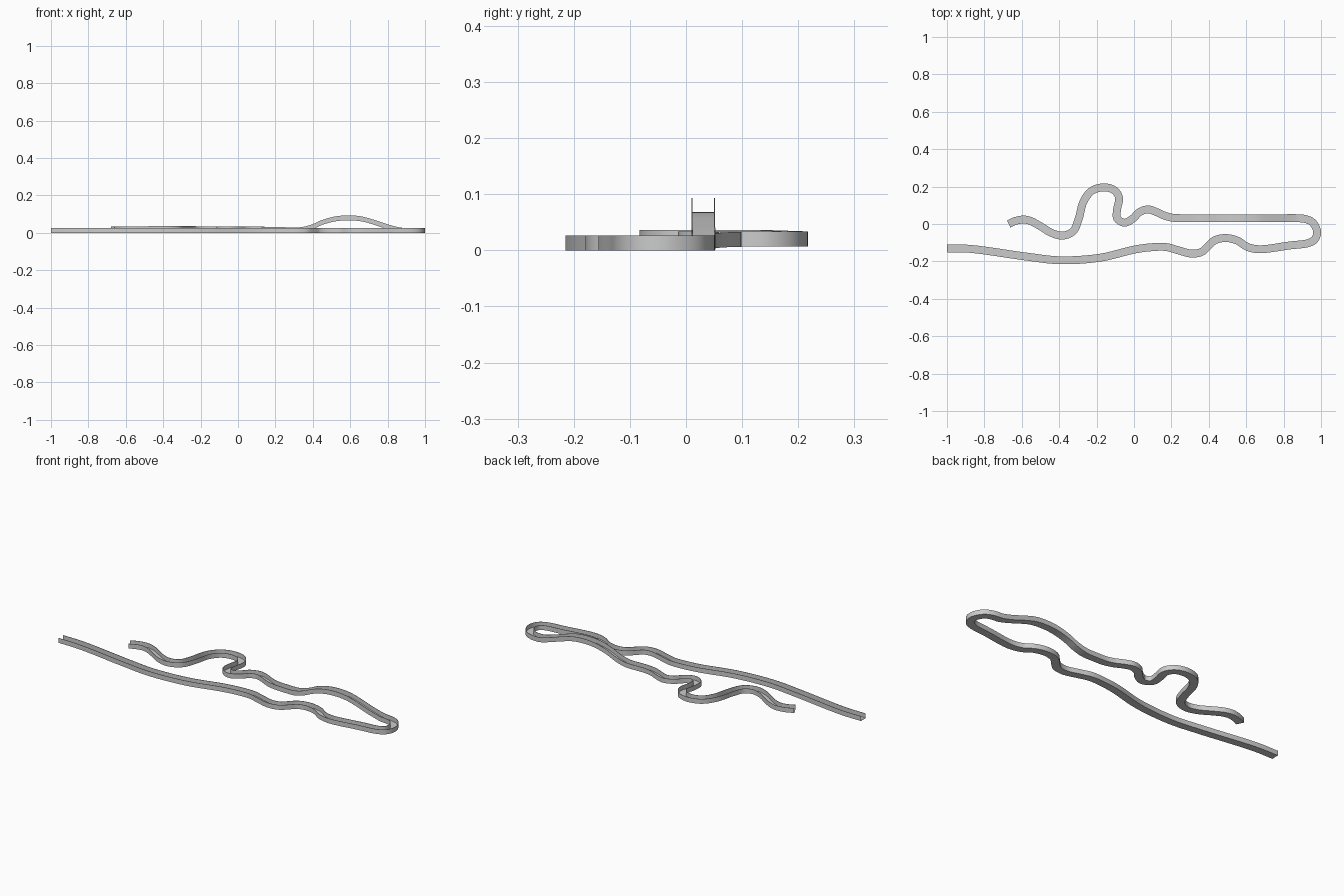
import bpy, bmesh
from mathutils import Vector

if "Cube" in bpy.data.objects:
    bpy.data.objects.remove(bpy.data.objects["Cube"])

HALF, HEIGHT, THICK, STEPS = 0.021, 0.0265, 0.002, 6

# Centreline stations (x, y, z of the underside), from the upper free end round to the lower one
winding = [(-.67, 0, .008), (-.635, .016, .008), (-.59, .024, .008), (-.55, .015, .008),
           (-.50, -.012, .008), (-.44, -.048, .009), (-.38, -.062, .010), (-.325, -.038, .010),
           (-.295, .03, .010), (-.27, .12, .010), (-.225, .178, .008), (-.16, .196, .007),
           (-.105, .18, .007), (-.08, .14, .007), (-.09, .08, .007), (-.09, .03, .007),
           (-.05, .007, .007), (-.005, .03, .007), (.03, .064, .007), (.075, .078, .006),
           (.12, .064, .006), (.165, .044, .005), (.21, .033, .004)]
hump = [(x, .031, z) for x, z in [(.27, .003), (.34, .004), (.40, .020), (.45, .042), (.52, .061),
                                  (.59, .0665), (.66, .061), (.73, .042), (.80, .019), (.87, .001)]]
hairpin = [(.915, .027, 0), (.955, .008, 0), (.979, -.04, 0), (.968, -.08, 0), (.935, -.101, 0)]
lower = [(x, y, 0) for x, y in [(.83, -.115), (.67, -.135), (.605, -.122), (.555, -.09), (.49, -.075),
                                (.43, -.088), (.39, -.125), (.36, -.15), (.305, -.158), (.235, -.14),
                                (.17, -.123), (.085, -.125), (0, -.137), (-.18, -.18), (-.395, -.194),
                                (-.57, -.175), (-.875, -.133), (-1, -.13)]]


def smooth_path(points):
    """Centripetal Catmull-Rom curve through the stations."""
    p = [Vector(q) for q in points]
    p = [2 * p[0] - p[1]] + p + [2 * p[-1] - p[-2]]
    out = []
    for a, b, c, d in zip(p, p[1:], p[2:], p[3:]):
        t = [0]
        for u, v in ((a, b), (b, c), (c, d)):
            t.append(t[-1] + (v - u).length ** 0.5)
        mix = lambda u, v, i, j, s: u.lerp(v, (s - t[i]) / (t[j] - t[i]))
        for k in range(STEPS):
            s = t[1] + (t[2] - t[1]) * k / STEPS
            ab, bc, cd = mix(a, b, 0, 1, s), mix(b, c, 1, 2, s), mix(c, d, 2, 3, s)
            out.append(mix(mix(ab, bc, 0, 2, s), mix(bc, cd, 1, 3, s), 1, 2, s))
    return out + [p[-2]]


def sweep(name, path, profile):
    """Carry an upright profile along a path and cap both ends."""
    bm = bmesh.new()
    rings = []
    for i, pt in enumerate(path):
        way = path[min(i + 1, len(path) - 1)] - path[max(i - 1, 0)]
        side = Vector((-way.y, way.x, 0)).normalized()
        rings.append([bm.verts.new(pt + side * u + Vector((0, 0, max(v, -pt.z)))) for u, v in profile])
    n = len(profile)
    for r, s in zip(rings, rings[1:]):
        for k in range(n):
            bm.faces.new((r[k], r[(k + 1) % n], s[(k + 1) % n], s[k]))
    bm.faces.new(rings[0])
    bm.faces.new(rings[-1])
    bmesh.ops.recalc_face_normals(bm, faces=bm.faces[:])
    mesh = bpy.data.meshes.new(name)
    bm.to_mesh(mesh)
    bm.free()
    obj = bpy.data.objects.new(name, mesh)
    bpy.context.collection.objects.link(obj)
    bpy.context.view_layer.objects.active = obj
    obj.select_set(True)
    bpy.ops.object.shade_smooth_by_angle(angle=0.5)


# Open-topped channel: thin floor with two thin side walls
half_profile = [(HALF, 0), (HALF, HEIGHT), (HALF - THICK, HEIGHT), (HALF - THICK, THICK)]
channel = half_profile + [(-u, v) for u, v in reversed(half_profile)]
track = [(p.x, p.y, max(p.z, 0)) for p in smooth_path(winding + hump + hairpin + lower)]
sweep("track_channel", [Vector(p) for p in track], channel)
